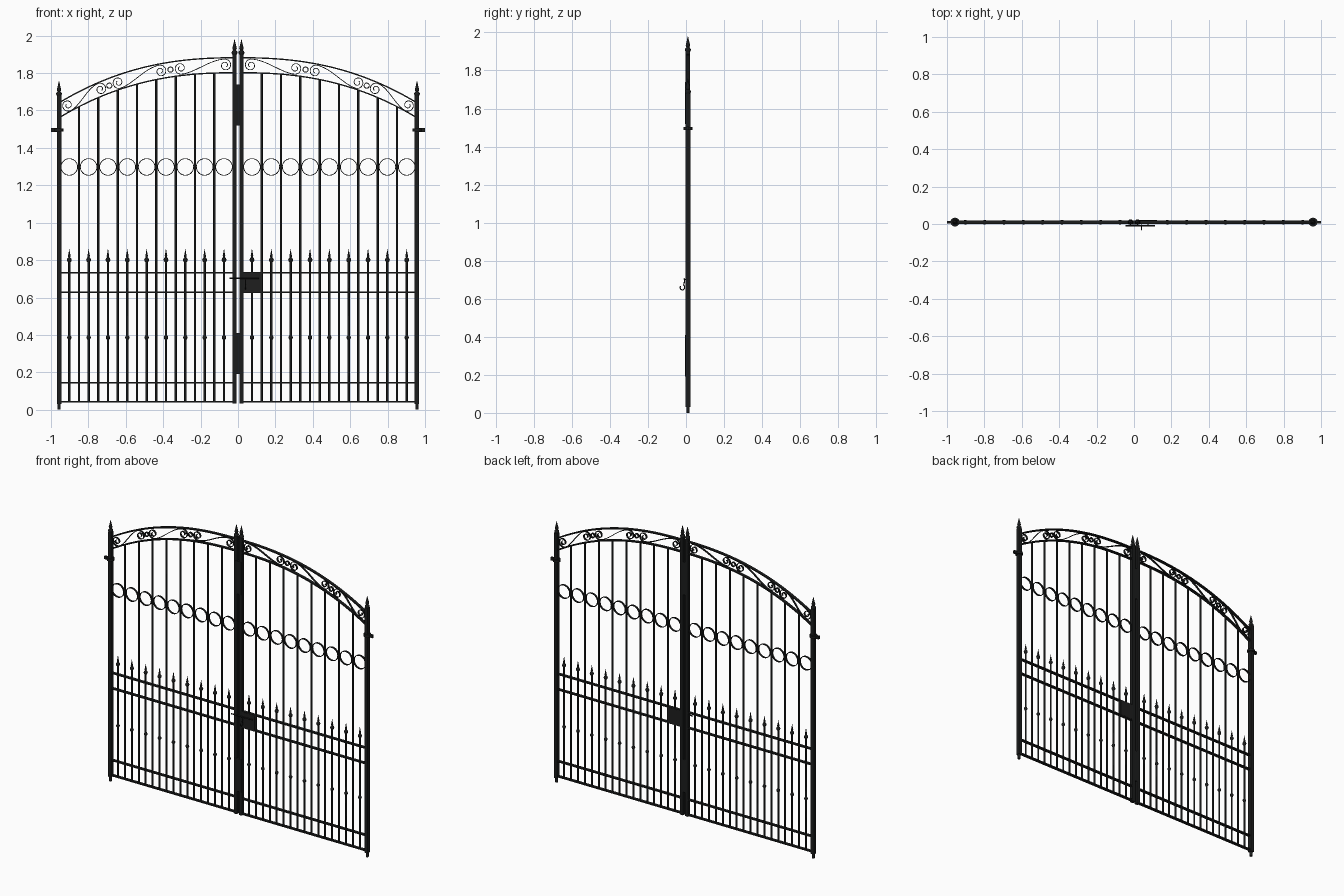
import bpy, bmesh, math
from mathutils import Vector

if "Cube" in bpy.data.objects:
    bpy.data.objects.remove(bpy.data.objects["Cube"])

Y = 0.01            # gate plane
POST_X = 0.957      # outer post position
SPACING = 0.1034    # distance between bars

iron = bpy.data.materials.new("black_iron")
iron.diffuse_color = (0.011, 0.012, 0.012, 1)
iron.use_nodes = True
iron.node_tree.nodes["Principled BSDF"].inputs["Base Color"].default_value = iron.diffuse_color
lock_mat = bpy.data.materials.new("dark_lock_metal")
lock_mat.diffuse_color = (0.013, 0.013, 0.013, 1)
lock_mat.use_nodes = True
lock_mat.node_tree.nodes["Principled BSDF"].inputs["Base Color"].default_value = lock_mat.diffuse_color


def finish(name, bm, mat=iron):
    bmesh.ops.recalc_face_normals(bm, faces=bm.faces)
    me = bpy.data.meshes.new(name)
    bm.to_mesh(me)
    bm.free()
    me.materials.append(mat)
    ob = bpy.data.objects.new(name, me)
    bpy.context.collection.objects.link(ob)
    return ob


def box(name, x0, x1, y0, y1, z0, z1, mat=iron):
    bm = bmesh.new()
    bmesh.ops.create_cube(bm, size=1)
    for v in bm.verts:
        v.co = ((x0 + x1) / 2 + v.co.x * (x1 - x0),
                (y0 + y1) / 2 + v.co.y * (y1 - y0),
                (z0 + z1) / 2 + v.co.z * (z1 - z0))
    return finish(name, bm, mat)


def lathe(name, x, profile, seg=10, y=Y):
    """Turned part from (radius, z) pairs around a vertical axis."""
    bm = bmesh.new()
    rings = [[bm.verts.new((x + r * math.cos(math.tau * i / seg),
                            y + r * math.sin(math.tau * i / seg), z))
              for i in range(seg)] for r, z in profile]
    for a, b in zip(rings, rings[1:]):
        for i in range(seg):
            j = (i + 1) % seg
            bm.faces.new((a[i], a[j], b[j], b[i]))
    bm.faces.new(rings[0])
    bm.faces.new(rings[-1])
    return finish(name, bm)


def strip(name, pts, thick, depth, closed=False):
    """Flat iron bar bent along (x, z) points."""
    bm = bmesh.new()
    n, rows = len(pts), []
    for i, p in enumerate(pts):
        a = pts[(i - 1) % n] if closed else pts[max(i - 1, 0)]
        b = pts[(i + 1) % n] if closed else pts[min(i + 1, n - 1)]
        t = Vector((b[0] - a[0], b[1] - a[1])).normalized()
        rows.append([bm.verts.new((p[0] - t.y * u * thick / 2, Y + w * depth / 2,
                                   p[1] + t.x * u * thick / 2))
                     for u, w in ((-1, -1), (1, -1), (1, 1), (-1, 1))])
    for i in range(n if closed else n - 1):
        a, b = rows[i], rows[(i + 1) % n]
        for k in range(4):
            m = (k + 1) % 4
            bm.faces.new((a[k], a[m], b[m], b[k]))
    if not closed:
        bm.faces.new(rows[0])
        bm.faces.new(rows[-1])
    return finish(name, bm)


def ring(name, x, z, r, thick, depth, seg=28):
    return strip(name, [(x + r * math.cos(math.tau * i / seg),
                         z + r * math.sin(math.tau * i / seg)) for i in range(seg)],
                 thick, depth, True)


def arch(x, top):
    return top - 0.24 * (abs(x) / 0.955) ** 2.4


def scroll(x0, x1, s, r=0.033, turns=1.45):
    """S-scroll following the band between the two arches."""
    mid = lambda x: arch(x, 1.842)
    slope = lambda x: math.atan2(mid(x + 0.01) - mid(x - 0.01), 0.02)

    def spiral(x, start):
        out = []
        for i in range(37):
            t = i / 36
            a = start + slope(x) + t * turns * math.tau
            q = r * (1 - 0.75 * t)
            out.append((x + q * math.cos(a), mid(x) + q * math.sin(a)))
        return out

    link = []
    for i in range(1, 16):
        t = i / 16
        x = x0 + (x1 - x0) * t
        o = r * (1 - 2 * t * t * (3 - 2 * t))
        link.append((x - o * math.sin(slope(x)), mid(x) + o * math.cos(slope(x))))
    pts = spiral(x0, math.pi / 2)[::-1] + link + spiral(x1, -math.pi / 2)
    return strip("s_scroll", [(s * x, z) for x, z in pts], 0.004, 0.013)


def post_finial(x, z, tip):
    h = tip - z
    lathe("post_finial", x, [(0.010, z), (0.015, z + 0.12 * h), (0.015, z + 0.22 * h),
          (0.008, z + 0.32 * h), (0.012, z + 0.44 * h), (0.006, z + 0.72 * h),
          (0.001, tip)], 12)


for s in (-1, 1):
    # outer post with bottom pin and hinge
    px = s * POST_X
    box("outer_post", px - 0.012, px + 0.012, Y - 0.013, Y + 0.013, 0.03, 1.68)
    lathe("post_pin", px, [(0.009, 0), (0.009, 0.04)])
    post_finial(px, 1.675, 1.757)
    lathe("hinge_collar", px, [(0.024, 1.488), (0.024, 1.504)], 20)
    box("hinge_lug", *sorted((px, s)), Y - 0.007, Y + 0.007, 1.486, 1.506)

    # meeting post
    cx = s * 0.0185
    box("meeting_post", cx - 0.011, cx + 0.011, Y - 0.012, Y + 0.012, 0.033, 1.90)
    post_finial(cx, 1.895, 1.98)

    # rails
    for z in (0.042, 0.144, 0.628, 0.732):
        box("rail", *sorted((s * 0.02, px)), Y - 0.010, Y + 0.010, z - 0.004, z + 0.004)

    # arched top bars
    for top in (1.882, 1.802):
        xs = [0.02 + (POST_X - 0.02) * i / 32 for i in range(33)]
        strip("arch_bar", [(s * x, arch(x, top)) for x in xs], 0.007, 0.02)

    # tall bars
    for i in range(8):
        x = 0.1265 + SPACING * i
        lathe("tall_bar", s * x, [(0.0062, 0.042), (0.0062, arch(x, 1.802))], 8)

    # rings and short spear bars between the tall bars
    for i in range(9):
        x = s * (0.0748 + SPACING * i)
        ring("ring", x, 1.298, 0.0445, 0.004, 0.013)
        lathe("spear_bar", x, [
            (0.006, 0.042), (0.006, 0.374), (0.010, 0.380), (0.012, 0.386),
            (0.010, 0.392), (0.006, 0.398), (0.006, 0.788), (0.011, 0.794),
            (0.013, 0.802), (0.010, 0.810), (0.005, 0.815), (0.007, 0.822),
            (0.003, 0.842), (0.001, 0.858)])

    # scrollwork between the arches
    for a, b in ((0.068, 0.307), (0.414, 0.640), (0.735, 0.910)):
        scroll(a, b, s)
    for x in (0.361, 0.688):
        ring("scroll_ring", s * x, arch(x, 1.842), 0.014, 0.005, 0.013, 18)

# cover plates over the gap between the leaves
for z0, z1 in ((0.19, 0.41), (1.52, 1.74)):
    box("cover_plate", -0.026, 0.026, Y - 0.014, Y + 0.010, z0, z1)

# lock case
box("lock_case", 0.018, 0.124, Y - 0.011, Y + 0.011, 0.628, 0.732, lock_mat)


def rod(name, pts, r):
    cu = bpy.data.curves.new(name, 'CURVE')
    cu.dimensions = '3D'
    cu.bevel_depth = r
    cu.bevel_resolution = 2
    cu.use_fill_caps = True
    sp = cu.splines.new('POLY')
    sp.points.add(len(pts) - 1)
    for p, q in zip(sp.points, pts):
        p.co = (*q, 1)
    cu.materials.append(iron)
    ob = bpy.data.objects.new(name, cu)
    bpy.context.collection.objects.link(ob)


# sliding bolt and its hanging handle
rod("sliding_bolt", [(-0.045, -0.009, 0.704), (0.112, -0.009, 0.704)], 0.004)
rod("bolt_handle", [(0.04, -0.006, 0.704), (0.04, -0.010, 0.68)] +
    [(0.04, -0.019 + 0.012 * math.cos(a), 0.660 + 0.014 * math.sin(a))
     for a in [math.radians(60 - 30 * i) for i in range(10)]], 0.003)

# smooth round surfaces, keep sharp edges
bpy.ops.object.select_all(action='DESELECT')
for ob in bpy.data.objects:
    if ob.type == 'MESH':
        ob.select_set(True)
        bpy.context.view_layer.objects.active = ob
bpy.ops.object.shade_smooth_by_angle(angle=math.radians(50))
